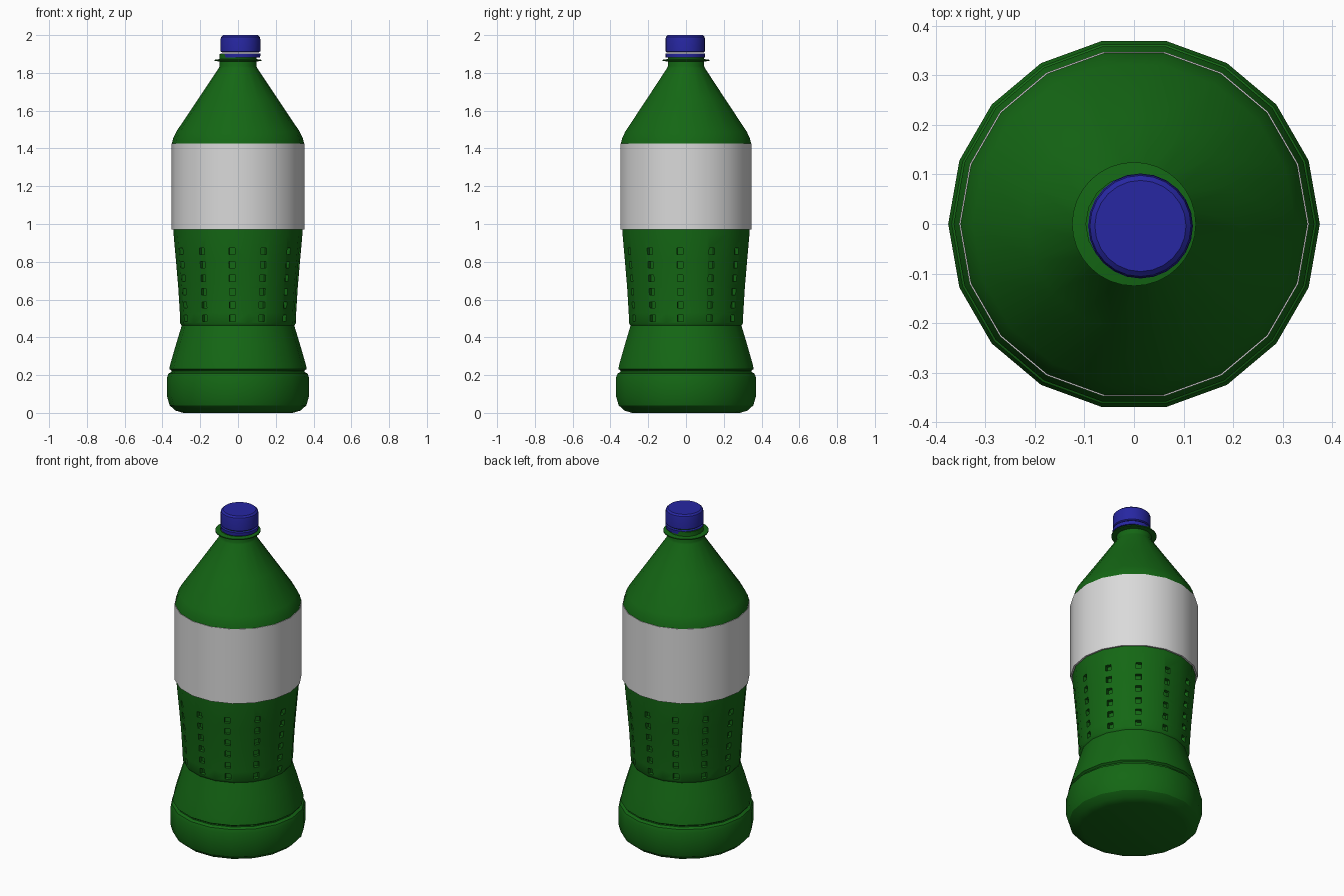
import bpy, bmesh, math
from mathutils import Matrix

if "Cube" in bpy.data.objects:
    bpy.data.objects.remove(bpy.data.objects["Cube"], do_unlink=True)


def material(name, rgb):
    m = bpy.data.materials.new(name)
    m.use_nodes = True
    m.diffuse_color = (*rgb, 1)
    m.node_tree.nodes["Principled BSDF"].inputs["Base Color"].default_value = (*rgb, 1)
    return m


green = material("bottle green", (0.007, 0.135, 0.007))
white = material("label white", (0.7, 0.7, 0.7))
blue = material("cap blue", (0.02, 0.02, 0.36))


def add_object(name, bm, mat):
    bmesh.ops.recalc_face_normals(bm, faces=bm.faces)
    mesh = bpy.data.meshes.new(name)
    bm.to_mesh(mesh)
    bm.free()
    mesh.materials.append(mat)
    ob = bpy.data.objects.new(name, mesh)
    bpy.context.collection.objects.link(ob)
    return ob


def activate(ob):
    bpy.ops.object.select_all(action='DESELECT')
    ob.select_set(True)
    bpy.context.view_layer.objects.active = ob


def smooth(ob):
    activate(ob)
    bpy.ops.object.shade_smooth_by_angle(angle=math.radians(32))


def lathe(name, profile, mat, sides=18, centre=(0, 0), hollow=False):
    """Turn (radius, z) points into a closed solid, or a tube when hollow."""
    bm = bmesh.new()
    rings = []
    for r, z in profile:
        rings.append([bm.verts.new((centre[0] + r * math.cos(2 * math.pi * i / sides),
                                    centre[1] + r * math.sin(2 * math.pi * i / sides), z))
                      for i in range(sides)])
    pairs = list(zip(rings, rings[1:]))
    if hollow:
        pairs.append((rings[-1], rings[0]))
    else:
        bm.faces.new(rings[0])
        bm.faces.new(rings[-1])
    for a, b in pairs:
        for i in range(sides):
            j = (i + 1) % sides
            bm.faces.new((a[i], a[j], b[j], b[i]))
    return add_object(name, bm, mat)


# Bottle body: rounded base, groove, waist, grip, label seat, shoulder, neck
body = lathe("bottle_body", [
    (0.29, 0), (0.33, 0.012), (0.362, 0.04), (0.375, 0.085), (0.375, 0.19),
    (0.368, 0.208), (0.352, 0.217), (0.352, 0.224), (0.364, 0.232), (0.358, 0.26),
    (0.329, 0.36), (0.298, 0.462), (0.306, 0.474), (0.308, 0.53), (0.316, 0.66),
    (0.328, 0.80), (0.341, 0.945), (0.341, 1.42), (0.350, 1.425), (0.343, 1.455),
    (0.326, 1.49), (0.215, 1.655), (0.102, 1.825), (0.098, 1.835), (0.098, 1.90)], green)

# Grip dimples: twelve columns of six small recesses
bm = bmesh.new()
for col in range(12):
    turn = Matrix.Rotation(math.radians(30 * col - 5.5), 4, 'Z')
    for row in range(6):
        z = 0.50 + 0.071 * row
        radius = 0.306 + 0.033 * (z - 0.5) / 0.43
        bmesh.ops.create_cube(bm, size=1, matrix=turn
                              @ Matrix.Translation((radius, 0, z))
                              @ Matrix.Diagonal((0.05, 0.032, 0.034, 1)))
cutter = add_object("dimple_cutter", bm, green)
cutter.hide_render = True
cut = body.modifiers.new("dimples", 'BOOLEAN')
cut.operation = 'DIFFERENCE'
cut.solver = 'EXACT'
cut.object = cutter
activate(body)
bpy.ops.object.modifier_apply(modifier=cut.name)
bpy.data.objects.remove(cutter, do_unlink=True)
smooth(body)

# Wrapped label
smooth(lathe("label", [(0.353, 0.97), (0.353, 1.425), (0.343, 1.425), (0.343, 0.97)],
             white, hollow=True))

# Neck support ring
smooth(lathe("neck_ring", [(0.09, 1.86), (0.125, 1.863), (0.125, 1.869), (0.09, 1.874)],
             green, sides=32, hollow=True))

# Cap and its tamper band, sitting slightly off centre
CAP = (0.013, -0.004)
smooth(lathe("tamper_band", [(0.104, 1.882), (0.106, 1.903), (0.09, 1.903), (0.09, 1.882)],
             blue, sides=24, centre=CAP, hollow=True))
smooth(lathe("cap", [(0.098, 1.909), (0.105, 1.914), (0.105, 1.978), (0.102, 1.991),
                     (0.092, 2.0)], blue, sides=24, centre=CAP))
